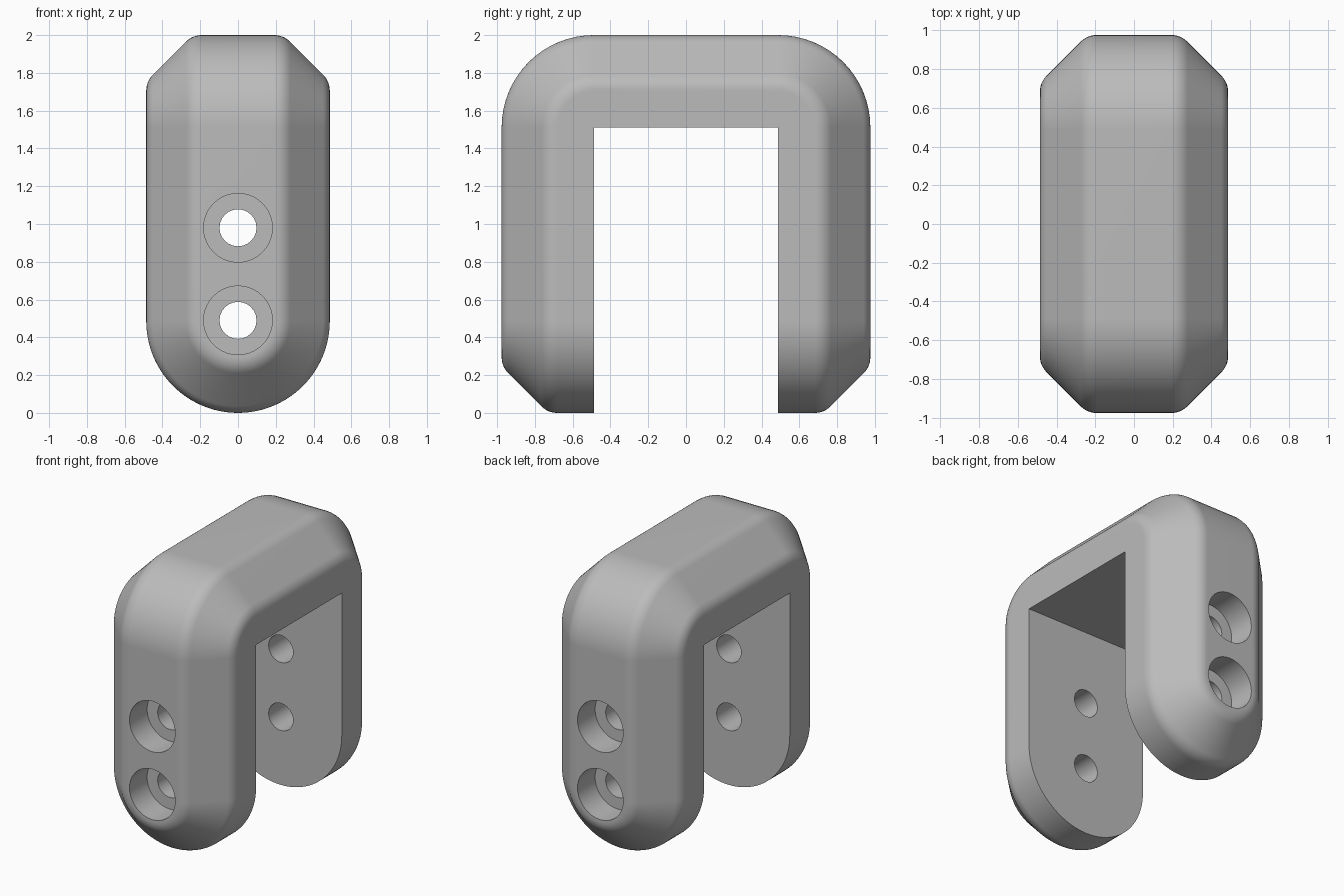
import bpy, bmesh
from math import sin, cos, pi, radians
from mathutils import Vector, Matrix

W = 0.486            # half width, also the radius of the leg ends
T = 0.488            # wall thickness, also the outer corner radius
INNER = 0.488        # half the gap between the legs
TOP = 2.0
CHAMFER = 0.245
ROUND = 0.05         # tangent length of the softened chamfer edges

cube = bpy.data.objects.get("Cube")
if cube:
    bpy.data.objects.remove(cube, do_unlink=True)

grey = bpy.data.materials.new("grey")
grey.use_nodes = True
colour = (0.5, 0.5, 0.5, 1)
grey.diffuse_color = colour
grey.node_tree.nodes["Principled BSDF"].inputs["Base Color"].default_value = colour


def soften(before, corner, after, steps=6):
    """Points of a small curve that replaces a corner."""
    c = Vector(corner)
    a = c + (Vector(before) - c).normalized() * ROUND
    b = c + (Vector(after) - c).normalized() * ROUND
    ts = [i / steps for i in range(steps + 1)]
    return [a * (1 - t) ** 2 + c * 2 * t * (1 - t) + b * t ** 2 for t in ts]


# Half cross-section: (half width, depth below the outer surface)
edge_a, edge_b = (W - CHAMFER, 0), (W, CHAMFER)
section = [Vector((0, 0))]
section += soften((0, 0), edge_a, edge_b) + soften(edge_a, edge_b, (W, T))
section += [Vector((W, T)), Vector((0, T))]


def row(w, d, side):
    """One line running from the front leg tip over the top to the back tip."""
    reach = INNER + T - d
    tip = [(side * w * sin(i * pi / 48), -reach, W - w * cos(i * pi / 48))
           for i in range(25)]
    bend = [(side * w, -INNER - (T - d) * cos(i * pi / 32),
             TOP - T + (T - d) * sin(i * pi / 32)) for i in range(17)]
    half = tip + bend
    return half + [(x, -y, z) for x, y, z in reversed(half)]


# Bracket body
bm = bmesh.new()
for side in (1, -1):
    rows = [[bm.verts.new(p) for p in row(w, d, side)] for w, d in section]
    for r, s in zip(rows, rows[1:]):
        for i in range(len(r) - 1):
            bm.faces.new((r[i], r[i + 1], s[i + 1], s[i]))
bmesh.ops.remove_doubles(bm, verts=bm.verts, dist=0.0001)
bmesh.ops.dissolve_limit(bm, angle_limit=radians(0.3), verts=bm.verts, edges=bm.edges)
bmesh.ops.recalc_face_normals(bm, faces=bm.faces)
mesh = bpy.data.meshes.new("bracket")
bm.to_mesh(mesh)
bm.free()
bracket = bpy.data.objects.new("bracket", mesh)
bpy.context.collection.objects.link(bracket)
mesh.materials.append(grey)


def drill(name, radius, sides, y, length, z):
    """Cut a round hole along y."""
    cut = bmesh.new()
    place = Matrix.Translation((0, y, z)) @ Matrix.Rotation(pi / 2, 4, 'X')
    bmesh.ops.create_cone(cut, cap_ends=True, segments=sides, radius1=radius,
                          radius2=radius, depth=length, matrix=place)
    data = bpy.data.meshes.new(name)
    cut.to_mesh(data)
    cut.free()
    data.materials.append(grey)
    cutter = bpy.data.objects.new(name, data)
    cutter.hide_render = True
    bpy.context.collection.objects.link(cutter)
    mod = bracket.modifiers.new(name, 'BOOLEAN')
    mod.operation, mod.solver, mod.object = 'DIFFERENCE', 'EXACT', cutter
    bpy.ops.object.modifier_apply(modifier=mod.name)
    bpy.data.objects.remove(cutter, do_unlink=True)


bpy.ops.object.select_all(action='DESELECT')
bracket.select_set(True)
bpy.context.view_layer.objects.active = bracket

# Screw holes with wide recesses on the outer faces
for z in (0.49, 0.98):
    drill("screw_hole", 0.098, 24, 0, 3, z)
    for side in (-1, 1):
        drill("screw_recess", 0.182, 40, side * (INNER + T), 0.4, z)

bpy.ops.object.shade_smooth_by_angle(angle=radians(30))
normals = bracket.modifiers.new("even_shading", 'WEIGHTED_NORMAL')
normals.keep_sharp = True
